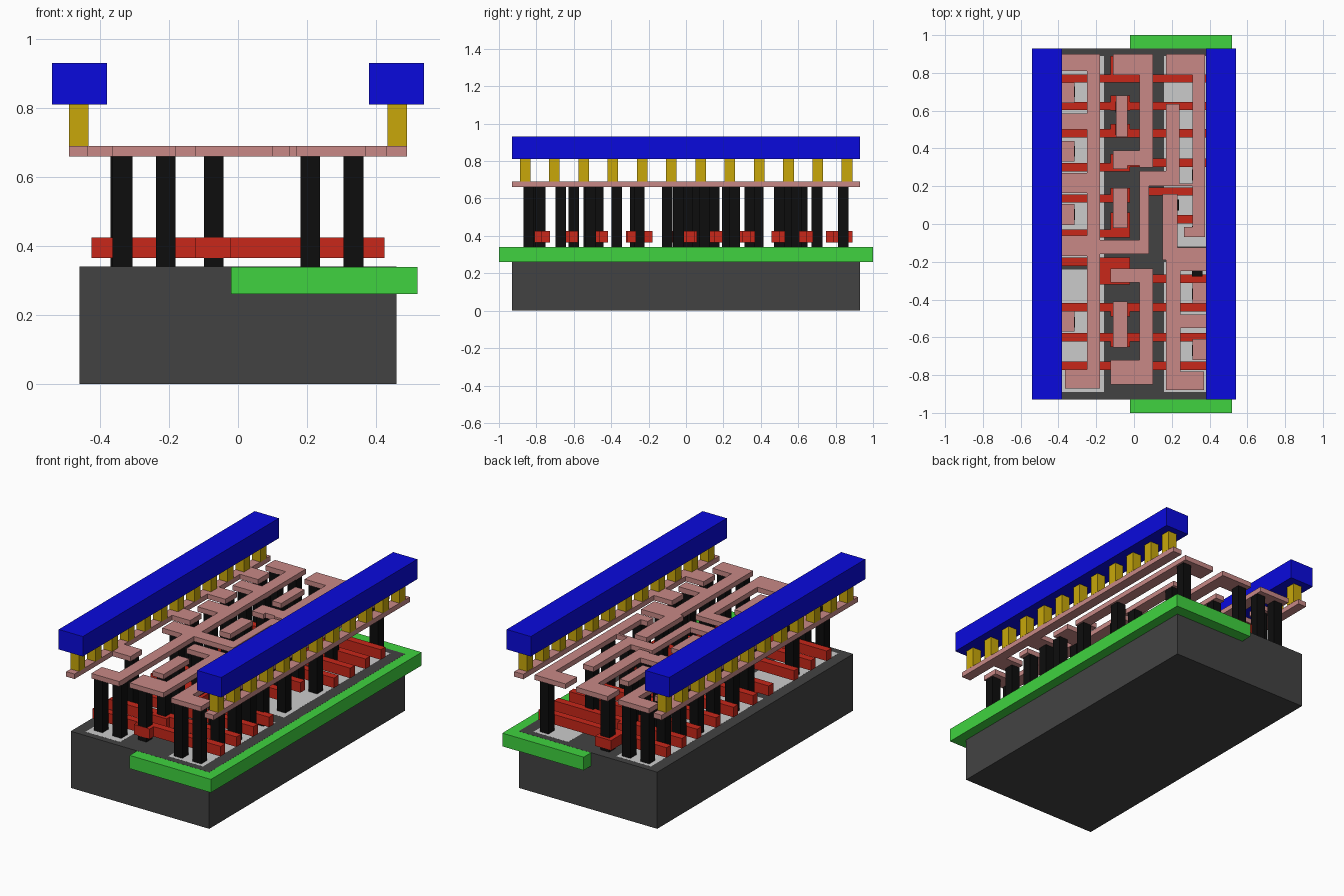
import bpy, bmesh


def material(name, rgb):
    m = bpy.data.materials.new(name)
    m.diffuse_color = (*rgb, 1)
    return m


DARK = material("dark_grey", (0.055, 0.055, 0.055))
GREEN = material("green", (0.05, 0.65, 0.05))
RED = material("red", (0.58, 0.02, 0.01))
BLACK = material("black", (0.004, 0.004, 0.004))
PINK = material("pink", (0.58, 0.25, 0.24))
GOLD = material("gold", (0.58, 0.39, 0.003))
BLUE = material("blue", (0.003, 0.003, 0.72))


def slabs(name, rects, z0, z1, mat=None):
    """One object of boxes; each rect is (x0, x1, y0, y1)."""
    bm = bmesh.new()
    for x0, x1, y0, y1 in rects:
        geo = bmesh.ops.create_cube(bm, size=1)
        for v in geo["verts"]:
            v.co = ((x0 + x1) / 2 + v.co.x * (x1 - x0),
                    (y0 + y1) / 2 + v.co.y * (y1 - y0),
                    (z0 + z1) / 2 + v.co.z * (z1 - z0))
    me = bpy.data.meshes.new(name)
    bm.to_mesh(me)
    bm.free()
    ob = bpy.data.objects.new(name, me)
    bpy.context.collection.objects.link(ob)
    if mat:
        me.materials.append(mat)
    return ob


def posts(points, s=0.0285):
    return [(x - s, x + s, y - s, y + s) for x, y in points]


# Base block, well flush with its top, and doped strips in the surface
slabs("substrate", [(-0.46, 0.46, -0.93, 0.93)], 0, 0.34, DARK)
slabs("well", [(-0.02, 0.52, -1, 1)], 0.26, 0.3395, GREEN)
slabs("diffusion", [(-0.39, -0.16, -0.89, -0.24), (-0.39, -0.16, -0.18, 0.89),
                    (0.16, 0.39, -0.89, -0.2), (0.16, 0.39, -0.12, 0.89)],
      0.28, 0.3403)

# Gate bars: (x0, x1, y centre), plus contact pads between the columns
bars = [(-0.425, 0.425, y) for y in (0.77, 0.625, 0.48, -0.44, -0.6, -0.75)]
bars += [(-0.425, -0.02, 0.30), (-0.03, 0.425, 0.325),
         (-0.425, -0.02, 0.135), (0.03, 0.31, 0.172),
         (-0.425, -0.02, -0.05), (0.15, 0.31, 0.025),
         (-0.425, -0.02, -0.20), (0.03, 0.425, -0.29)]
gates = [(a, b, y - 0.022, y + 0.022) for a, b, y in bars]
gates += [(-0.125, -0.02, 0.75, 0.89), (-0.125, -0.02, 0.60, 0.68),
          (-0.125, -0.02, 0.46, 0.53), (-0.125, -0.02, 0.29, 0.37),
          (-0.125, -0.02, 0.12, 0.19), (-0.125, -0.02, -0.06, 0.06),
          (-0.19, -0.02, -0.32, -0.18), (-0.125, -0.02, -0.49, -0.42),
          (-0.125, -0.02, -0.65, -0.58), (-0.125, -0.02, -0.81, -0.73)]
slabs("gates", gates, 0.365, 0.425, RED)

# Vertical contacts
left_pairs = (0.84, 0.545, 0.22, -0.1, -0.82)
contacts = [(x, y) for y in left_pairs for x in (-0.335, -0.21)]
contacts += [(-0.342, y) for y in (0.7, 0.385, 0.05, -0.52)]
contacts += [(0.21, y) for y in (0.59, 0.26, 0.1, -0.25, -0.51, -0.84)]
contacts += [(0.335, y) for y in (0.84, 0.26, -0.04, -0.25, -0.37, -0.51, -0.67, -0.84)]
contacts += [(-0.07, y) for y in (0.84, 0.62, 0.5, 0.34, 0.15, 0.01, -0.27, -0.47, -0.6, -0.78)]
slabs("contacts", posts(contacts), 0.34, 0.66, BLACK)

# First metal layer: rails with stubs, then the three groups of wiring
Z = (0.66, 0.69, PINK)
slabs("rails", [(-0.49, -0.435, -0.93, 0.93), (0.43, 0.49, -0.93, 0.93)]
      + [(-0.44, -0.315, y - 0.055, y + 0.055) for y in (0.695, 0.385, 0.05, -0.515)]
      + [(0.31, 0.44, y - 0.055, y + 0.055) for y in (-0.365, -0.665)], *Z)
slabs("left_wiring", [(-0.25, -0.18, -0.87, 0.9), (-0.385, -0.2, 0.81, 0.9),
                      (-0.385, -0.2, 0.5, 0.585), (-0.385, -0.2, 0.165, 0.27),
                      (-0.385, -0.2, -0.17, -0.06), (-0.365, -0.19, -0.87, -0.77),
                      (-0.2, 0.08, -0.16, -0.085)], *Z)
slabs("centre_wiring", [(-0.11, 0.1, 0.79, 0.9), (0.03, 0.1, 0.3, 0.85),
                        (-0.11, 0.1, 0.31, 0.39), (-0.11, -0.035, 0.29, 0.35),
                        (-0.11, -0.035, -0.02, 0.19),
                        (0.03, 0.08, -0.16, 0.28), (0.03, 0.24, 0.205, 0.28),
                        (-0.095, -0.035, 0.46, 0.68), (-0.11, -0.035, -0.655, -0.41),
                        (-0.125, 0.1, -0.31, -0.235), (0.03, 0.1, -0.85, -0.25),
                        (-0.125, 0.1, -0.85, -0.72)], *Z)
slabs("right_wiring", [(0.17, 0.24, 0.22, 0.635), (0.17, 0.375, 0.79, 0.9),
                       (0.31, 0.375, -0.07, 0.85), (0.08, 0.37, 0.2, 0.215),
                       (0.265, 0.375, -0.07, -0.015), (0.15, 0.23, -0.19, 0.16),
                       (0.17, 0.385, -0.25, -0.125), (0.17, 0.245, -0.88, -0.13),
                       (0.17, 0.385, -0.55, -0.48), (0.17, 0.37, -0.88, -0.78)], *Z)

# Rows of vias up to the two power bars
slabs("vias", posts([(s * 0.462, -0.86 + i * 0.1564) for s in (-1, 1)
                     for i in range(12)]), 0.69, 0.81, GOLD)
slabs("power_bars", [(-0.54, -0.38, -0.93, 0.93), (0.38, 0.54, -0.93, 0.93)],
      0.81, 0.93, BLUE)
